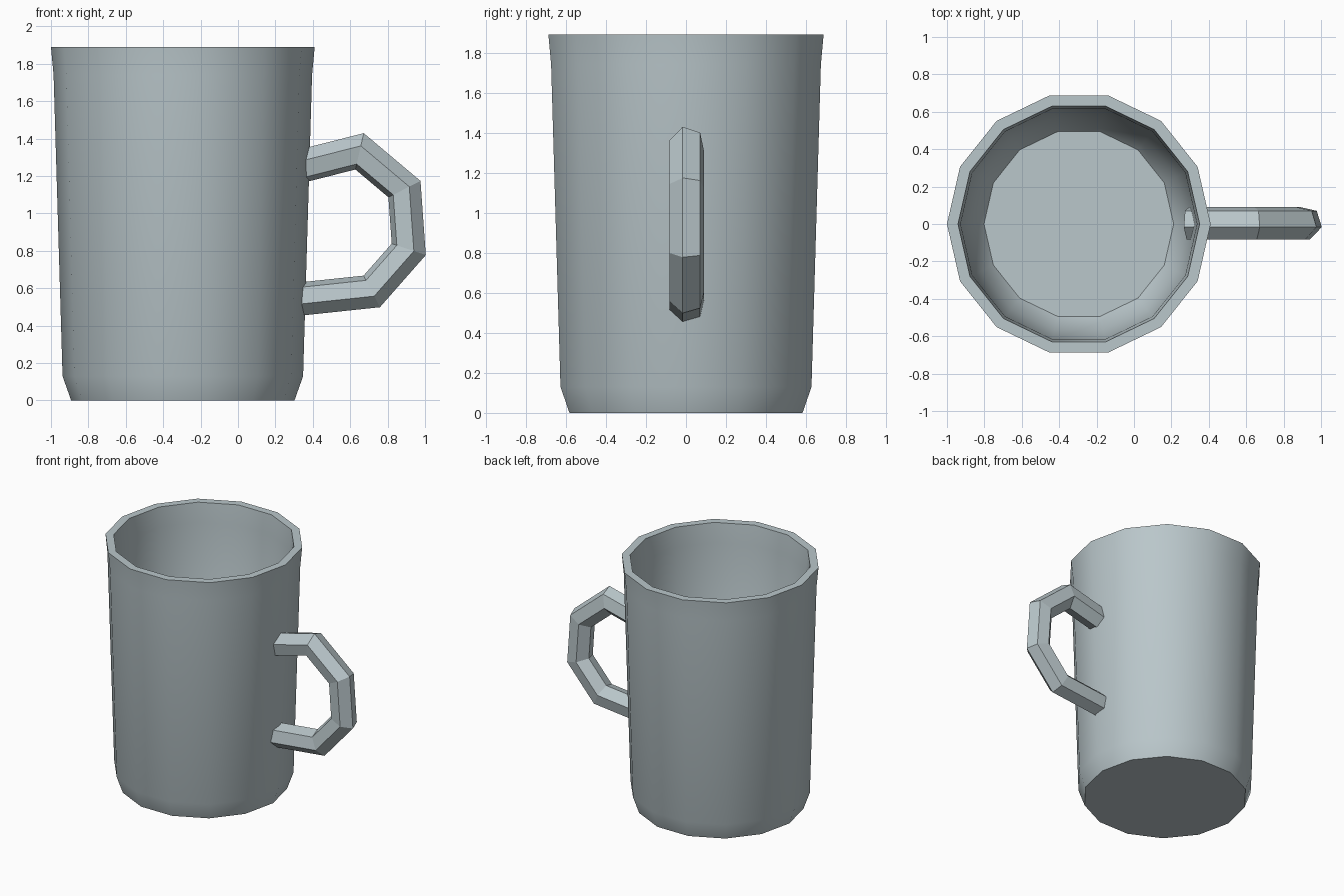
import bpy, bmesh, math
from mathutils import Vector

if "Cube" in bpy.data.objects:
    bpy.data.objects.remove(bpy.data.objects["Cube"])

clay = bpy.data.materials.new("pale blue grey")
clay.use_nodes = True
clay.diffuse_color = (0.49, 0.57, 0.595, 1)
clay.node_tree.nodes["Principled BSDF"].inputs["Base Color"].default_value = clay.diffuse_color


def skin(name, rings):
    """Join rings of points into a capped solid."""
    bm = bmesh.new()
    loops = [[bm.verts.new(p) for p in ring] for ring in rings]
    n = len(loops[0])
    for a, b in zip(loops, loops[1:]):
        for i in range(n):
            j = (i + 1) % n
            bm.faces.new((a[i], a[j], b[j], b[i]))
    bm.faces.new(loops[0])
    bm.faces.new(loops[-1])
    bmesh.ops.recalc_face_normals(bm, faces=bm.faces)
    mesh = bpy.data.meshes.new(name)
    bm.to_mesh(mesh)
    bm.free()
    mesh.materials.append(clay)
    obj = bpy.data.objects.new(name, mesh)
    bpy.context.collection.objects.link(obj)
    return obj


# Mug body: 14-sided lathe, up the outside, over the rim and down the inside
SIDES = 14
CENTRE = -0.295
profile = [(0.597, 0), (0.643, 0.13), (0.691, 1.74), (0.705, 1.89),
           (0.646, 1.89), (0.632, 1.74), (0.582, 0.16), (0.507, 0.06)]
angles = [math.tau * i / SIDES for i in range(SIDES)]
body = skin("mug_body", [[(CENTRE + r * math.cos(a), r * math.sin(a), z) for a in angles]
                         for r, z in profile])
bpy.context.view_layer.objects.active = body
body.select_set(True)
bpy.ops.object.shade_smooth_by_angle(angle=math.radians(40))
body.select_set(False)

# Handle: slightly twisted hexagon swept along a mitred path
path = [Vector((x, 0.004, z)) for x, z in
        [(0.288, 1.24), (0.65, 1.332), (0.89, 1.13), (0.913, 0.808), (0.715, 0.583), (0.29, 0.538)]]
RADIUS = 0.091
side = Vector((0, 1, 0))
rings = []
for i, p in enumerate(path):
    d_in = (p - path[max(i - 1, 0)]).normalized()
    d_out = (path[min(i + 1, len(path) - 1)] - p).normalized()
    tangent = (d_in + d_out).normalized()
    outward = tangent.cross(side)
    if outward.dot(p - Vector((0.5, 0, 0.93))) < 0 and 0 < i < len(path) - 1:
        outward = -outward
    elif i in (0, len(path) - 1):
        outward = outward if outward.z * (p.z - 0.93) > 0 else -outward
    mitre = 1 / max(tangent.dot(d_in), tangent.dot(d_out))
    ring = []
    for k in range(6):
        t = math.radians(60 * k - 13)
        ring.append(p + RADIUS * (math.sin(t) * side + math.cos(t) * mitre * outward))
    rings.append(ring)
skin("handle", rings)
